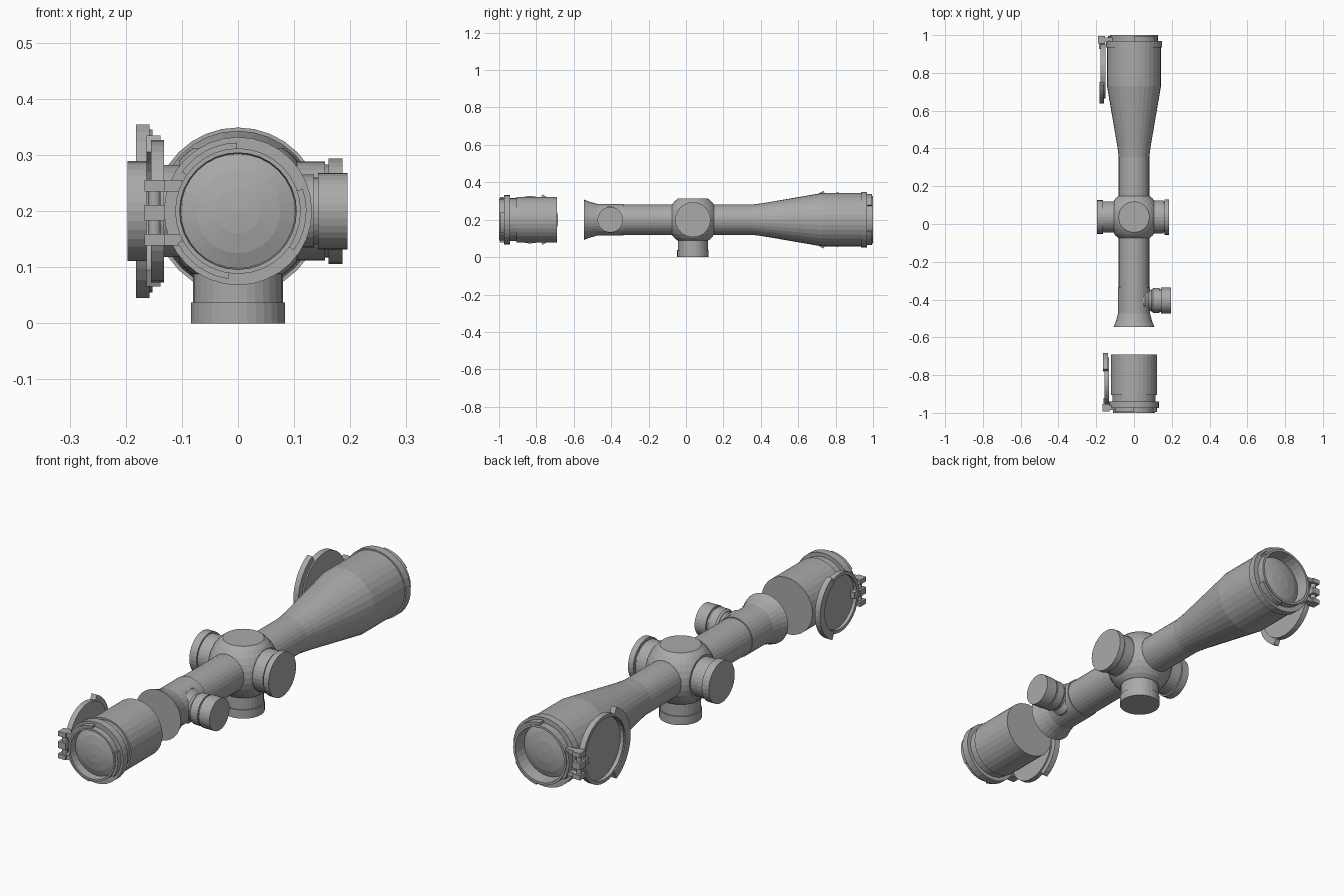
import bpy, bmesh
from math import cos, sin, pi, radians
from mathutils import Vector

cube = bpy.data.objects.get("Cube")
if cube:
    bpy.data.objects.remove(cube, do_unlink=True)

GREY = (0.4, 0.4, 0.4, 1)
mat = bpy.data.materials.new("plain grey")
mat.use_nodes = True
mat.diffuse_color = GREY
mat.node_tree.nodes["Principled BSDF"].inputs["Base Color"].default_value = GREY

SEG = 32
Z = 0.2           # height of the optical axis
TURRET_Y = 0.037  # centre of the turret block
FOCUS_Y = -0.405  # centre of the small rear knob


def place(axis, t, u, v):
    """Point t along the axis, with u and v across it."""
    return Vector({"x": (t, u, v), "y": (u, t, v), "z": (u, v, t)}[axis])


def finish(name, bm):
    bmesh.ops.recalc_face_normals(bm, faces=bm.faces)
    mesh = bpy.data.meshes.new(name)
    bm.to_mesh(mesh)
    bm.free()
    mesh.materials.append(mat)
    obj = bpy.data.objects.new(name, mesh)
    bpy.context.collection.objects.link(obj)
    return obj


def lathe(name, axis, centre, profile):
    """Turn (position, radius) pairs round an axis; radius 0 closes an end."""
    bm = bmesh.new()
    c = Vector(centre)
    rings = []
    for t, r in profile:
        n = SEG if r else 1
        rings.append([bm.verts.new(c + place(axis, t, r * cos(2 * pi * i / n),
                                             r * sin(2 * pi * i / n))) for i in range(n)])
    for a, b in zip(rings, rings[1:]):
        for i in range(SEG):
            j = (i + 1) % SEG
            quad = [a[i % len(a)], a[j % len(a)], b[j % len(b)], b[i % len(b)]]
            bm.faces.new(list(dict.fromkeys(quad)))
    return finish(name, bm)


def arc_band(name, axis, centre, radii, angles, span):
    """Solid piece of a ring between two angles in degrees."""
    bm = bmesh.new()
    c = Vector(centre)
    steps = max(4, int(abs(angles[1] - angles[0]) / 9))
    corners = [(radii[0], span[0]), (radii[1], span[0]), (radii[1], span[1]), (radii[0], span[1])]
    loops = []
    for i in range(steps + 1):
        a = radians(angles[0] + (angles[1] - angles[0]) * i / steps)
        loops.append([bm.verts.new(c + place(axis, t, r * cos(a), r * sin(a))) for r, t in corners])
    for p, q in zip(loops, loops[1:]):
        for k in range(4):
            m = (k + 1) % 4
            bm.faces.new((p[k], p[m], q[m], q[k]))
    bm.faces.new(loops[0])
    bm.faces.new(loops[-1])
    return finish(name, bm)


def box(name, low, high):
    bm = bmesh.new()
    bmesh.ops.create_cube(bm, size=1)
    for v in bm.verts:
        v.co = Vector([lo + (k + 0.5) * (hi - lo) for lo, hi, k in zip(low, high, v.co)])
    return finish(name, bm)


def trimmed_ball(name, centre, radius, half):
    """Ball cut flat on six sides."""
    bm = bmesh.new()
    bmesh.ops.create_uvsphere(bm, u_segments=SEG, v_segments=SEG // 2, radius=radius)
    for axis in range(3):
        for side in (-1, 1):
            n = Vector((0, 0, 0))
            n[axis] = side
            cut = bmesh.ops.bisect_plane(bm, geom=bm.verts[:] + bm.edges[:] + bm.faces[:],
                                         plane_co=n * half[axis], plane_no=n, clear_outer=True)
            edges = [e for e in cut["geom_cut"] if isinstance(e, bmesh.types.BMEdge)]
            bmesh.ops.holes_fill(bm, edges=edges, sides=0)
    bmesh.ops.translate(bm, verts=bm.verts, vec=Vector(centre))
    return finish(name, bm)


# Main tube: flared tail, straight tube, tapering bell and recessed front lens
lathe("main_tube", "y", (0, 0, Z), [
    (-0.545, 0), (-0.545, 0.108), (-0.515, 0.096), (-0.475, 0.085), (-0.335, 0.085),
    (-0.335, 0.081), (0.355, 0.081), (0.41, 0.088), (0.73, 0.143), (0.935, 0.143),
    (0.935, 0.149), (0.968, 0.149), (0.968, 0.127), (1.0, 0.127), (1.0, 0.117), (0.945, 0.112)])
lathe("objective_lens", "y", (0, 0, Z), [
    (0.945, 0.113), (0.956, 0.085), (0.964, 0.045), (0.967, 0)])

# Detached eyepiece with its lens
lathe("eyepiece", "y", (0, 0, Z), [
    (-0.69, 0), (-0.69, 0.122), (-0.905, 0.122), (-0.905, 0.115), (-0.94, 0.115),
    (-0.94, 0.132), (-0.973, 0.132), (-0.973, 0.112), (-1.0, 0.112), (-1.0, 0.104), (-0.965, 0.102)])
lathe("eyepiece_lens", "y", (0, 0, Z), [
    (-0.965, 0.103), (-0.976, 0.075), (-0.983, 0.04), (-0.986, 0)])

# Three locking tabs round each end ring
for k, mid in enumerate((118, -8, 235)):
    arc_band(f"eyepiece_tab_{k}", "y", (0, 0, Z), (0.109, 0.122), (mid - 27, mid + 27), (-0.995, -0.972))
    arc_band(f"objective_tab_{k}", "y", (0, 0, Z), (0.124, 0.137), (153 - mid, 207 - mid), (0.967, 0.995))

# Turret block and its three knobs
trimmed_ball("turret_block", (0, TURRET_Y, Z), 0.139, (0.105, 0.112, 0.112))
lathe("left_turret", "x", (0, TURRET_Y, Z), [
    (0.09, 0), (0.09, 0.088), (0.155, 0.088), (0.155, 0.083), (0.161, 0.083),
    (0.161, 0.094), (0.186, 0.094), (0.186, 0)])
lathe("right_turret", "x", (0, TURRET_Y, Z), [
    (-0.09, 0), (-0.09, 0.082), (-0.163, 0.082), (-0.163, 0.089), (-0.197, 0.089), (-0.197, 0)])
lathe("bottom_turret", "z", (0, TURRET_Y, 0), [
    (0.1, 0), (0.1, 0.08), (0.037, 0.08), (0.037, 0.084), (0, 0.084), (0, 0)])

# Small rear knob on its boss
lathe("rear_boss", "x", (0, FOCUS_Y, Z), [
    (0, 0), (0, 0.071), (0.058, 0.071), (0.08, 0.055), (0.095, 0.055), (0.095, 0)])
lathe("rear_knob", "x", (0, FOCUS_Y, Z), [
    (0.092, 0), (0.092, 0.058), (0.1, 0.065), (0.135, 0.065), (0.135, 0.06),
    (0.143, 0.06), (0.143, 0.068), (0.195, 0.068), (0.195, 0)])


def flip_cap(name, y, r, lip, x_in, x_out, lip_span, lip_mid):
    """Open lens cover: shallow dish with a wide lip on the side away from its hinge."""
    lathe(name + "_dish", "x", (0, y, Z), [
        (x_in, 0), (x_in, r), (x_out, r), (x_out, r - 0.014), (x_in - 0.009, r - 0.014), (x_in - 0.009, 0)])
    arc_band(name + "_lip", "x", (0, y, Z), (r - 0.01, lip), (lip_mid - 64, lip_mid + 64), lip_span)


def hinge(name, x, y, end, x_body):
    """Three knuckles on a pin, joined to the end ring; end is the sign of y."""
    lathe(name + "_pin", "z", (x, y, 0), [(0.14, 0), (0.14, 0.011), (0.255, 0.011), (0.255, 0)])
    for k, (z0, z1) in enumerate(((0.139, 0.159), (0.183, 0.211), (0.235, 0.255))):
        box(f"{name}_knuckle_{k}", (x - 0.018, y - 0.02, z0), (x + 0.018, y + 0.02, z1))
        if k != 1:
            box(f"{name}_arm_{k}", (x, y - 0.012, z0), (x_body, y + 0.012, z1))
    box(name + "_cap_arm", (x - 0.012, min(y, y - end * 0.05), 0.183),
        (x + 0.012, max(y, y - end * 0.05), 0.211))


# Covers folded back along the right side
flip_cap("objective_cap", 0.81, 0.145, 0.172, -0.152, -0.177, (-0.182, -0.158), 180)
hinge("objective_hinge", -0.172, 0.976, 1, -0.115)
flip_cap("eyepiece_cap", -0.833, 0.127, 0.15, -0.132, -0.155, (-0.163, -0.138), 0)
hinge("eyepiece_hinge", -0.149, -0.972, -1, -0.1)
